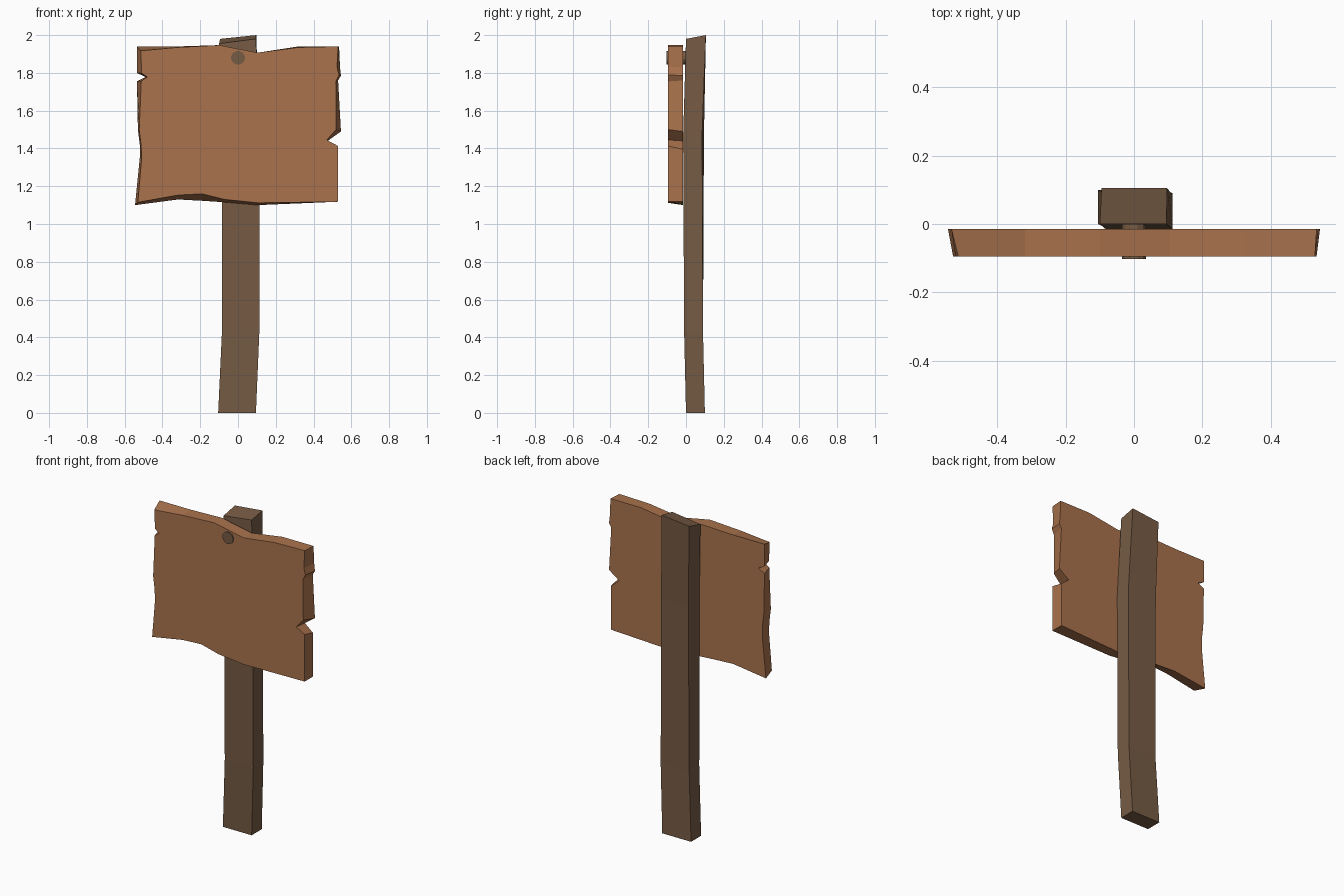
import bpy, bmesh, math


def material(name, rgb):
    m = bpy.data.materials.new(name)
    m.diffuse_color = (*rgb, 1)
    return m


def loft(name, rings, mat):
    """Bridge a list of equal-length point rings and cap both ends."""
    bm = bmesh.new()
    vs = [[bm.verts.new(p) for p in r] for r in rings]
    n = len(vs[0])
    for a, b in zip(vs, vs[1:]):
        for i in range(n):
            j = (i + 1) % n
            bm.faces.new((a[i], a[j], b[j], b[i]))
    bm.faces.new(vs[0])
    bm.faces.new(vs[-1])
    bmesh.ops.recalc_face_normals(bm, faces=bm.faces)
    bmesh.ops.triangulate(bm, faces=[f for f in bm.faces if len(f.verts) > 4])
    me = bpy.data.meshes.new(name)
    bm.to_mesh(me)
    bm.free()
    me.materials.append(mat)
    ob = bpy.data.objects.new(name, me)
    bpy.context.collection.objects.link(ob)
    return ob


board_wood = material("orange brown wood", (0.40, 0.17, 0.074))
post_wood = material("dark brown wood", (0.181, 0.105, 0.058))


# Post: slightly bent beam with a slanted top
def section(x0, x1, y0, y1, z, back_right=0.0):
    return [(x0, y0, z), (x1, y0, z), (x1, y1 + back_right, z), (x0, y1, z)]


loft("post", [
    section(-0.105, 0.095, 0.0, 0.10, 0.0),
    section(-0.085, 0.113, -0.01, 0.09, 0.43),
    section(-0.083, 0.113, -0.015, 0.095, 1.47, -0.01),
    [(-0.10, 0.0, 1.955), (0.095, 0.0, 1.98), (0.097, 0.105, 2.0), (-0.095, 0.105, 1.98)],
], post_wood)

# Board: ragged outline, each row is front x, front z, back x, back z
outline = [
    (-0.515, 1.917, -0.535, 1.94), (-0.32, 1.935, -0.32, 1.94),
    (-0.10, 1.947, -0.10, 1.947), (0.105, 1.907, 0.105, 1.907),
    (0.32, 1.935, 0.32, 1.94), (0.53, 1.94, 0.535, 1.94),
    (0.524, 1.83, 0.54, 1.83), (0.535, 1.79, 0.545, 1.785),
    (0.518, 1.755, 0.53, 1.76), (0.52, 1.50, 0.545, 1.49),
    (0.47, 1.445, 0.475, 1.44), (0.53, 1.413, 0.53, 1.395),
    (0.53, 1.118, 0.53, 1.118), (0.105, 1.112, 0.105, 1.10),
    (-0.07, 1.13, -0.07, 1.115), (-0.19, 1.16, -0.19, 1.123),
    (-0.317, 1.153, -0.317, 1.13), (-0.53, 1.115, -0.545, 1.10),
    (-0.51, 1.35, -0.52, 1.35), (-0.513, 1.42, -0.52, 1.42),
    (-0.523, 1.50, -0.53, 1.50), (-0.512, 1.757, -0.535, 1.755),
    (-0.48, 1.778, -0.49, 1.778), (-0.51, 1.798, -0.535, 1.80),
]
loft("sign_board", [
    [(r[0], -0.095, r[1]) for r in outline],
    [(r[2], -0.015, r[3]) for r in outline],
], board_wood)

# Peg through the board into the post
angles = [2 * math.pi * (i + 0.5) / 12 for i in range(12)]
loft("peg", [[(0.037 * math.cos(a), y, 1.88 + 0.037 * math.sin(a)) for a in angles]
             for y in (-0.102, 0.01)], post_wood)
